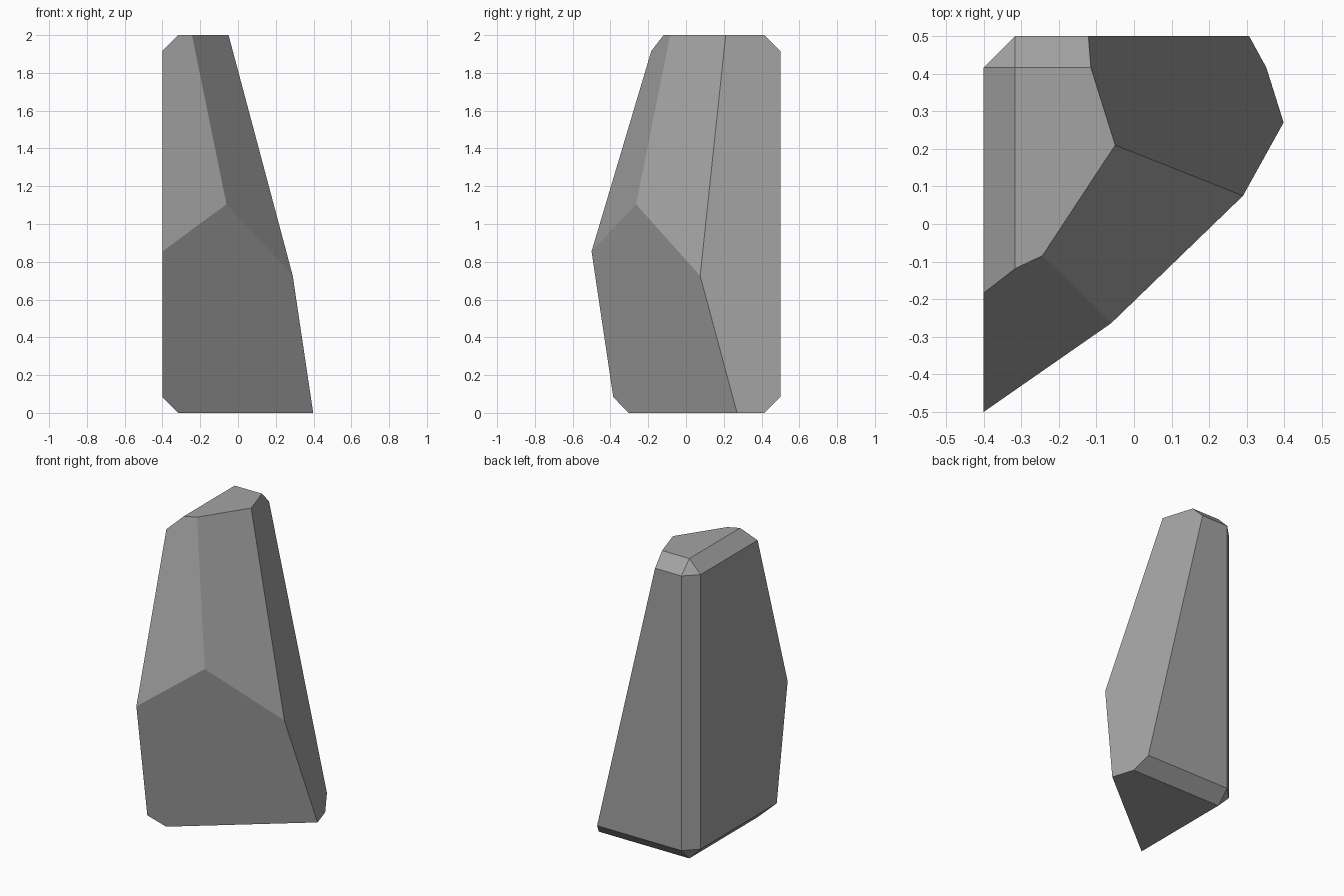
import bpy
import bmesh
from mathutils import Vector

cube = bpy.data.objects.get("Cube")
if cube:
    bpy.data.objects.remove(cube, do_unlink=True)

# Stone colour
stone = bpy.data.materials.new("grey stone")
stone.use_nodes = True
grey = (0.37, 0.37, 0.37, 1)
stone.diffuse_color = grey
stone.node_tree.nodes["Principled BSDF"].inputs["Base Color"].default_value = grey

# Chamfered block, oversized to the front and the left so the cuts shape it
low, high = Vector((-0.4, -0.9, 0)), Vector((0.8, 0.5, 2))
bm = bmesh.new()
bmesh.ops.create_cube(bm, size=1)
for v in bm.verts:
    v.co = [l if c < 0 else h for c, l, h in zip(v.co, low, high)]
bmesh.ops.bevel(bm, geom=bm.edges[:], offset=0.084, offset_type='OFFSET',
                segments=1, affect='EDGES')

# Corners where the broken facets meet
peak_left = Vector((-0.05, 0.21, 2))
peak_front = Vector((-0.235, -0.08, 2))
ridge = Vector((-0.06, -0.265, 1.10))
shoulder_left = Vector((0.29, 0.075, 0.725))
shoulder_right = Vector((-0.4, -0.5, 0.855))
foot_left = Vector((0.398, 0.27, 0))
foot_front = Vector((-0.316, -0.305, 0))
inside = Vector((-0.1, 0.1, 0.6))


def slice_off(a, b, c):
    """Cut the stone flat through three points, keeping the inner side."""
    normal = (b - a).cross(c - a).normalized()
    if normal.dot(inside - a) > 0:
        normal.negate()
    cut = bmesh.ops.bisect_plane(bm, geom=bm.verts[:] + bm.edges[:] + bm.faces[:],
                                 plane_co=a, plane_no=normal, clear_outer=True)
    edges = [e for e in cut["geom_cut"] if isinstance(e, bmesh.types.BMEdge)]
    bmesh.ops.holes_fill(bm, edges=edges, sides=0)


slice_off(peak_left, shoulder_left, foot_left)       # left flank
slice_off(shoulder_right, foot_front, foot_left)     # lower front
slice_off(peak_left, shoulder_left, ridge)           # upper front left
slice_off(peak_front, ridge, shoulder_right)         # upper front right

# Finished stone with flat facets
bmesh.ops.recalc_face_normals(bm, faces=bm.faces[:])
mesh = bpy.data.meshes.new("rock")
bm.to_mesh(mesh)
bm.free()
mesh.materials.append(stone)
rock = bpy.data.objects.new("rock", mesh)
bpy.context.collection.objects.link(rock)
